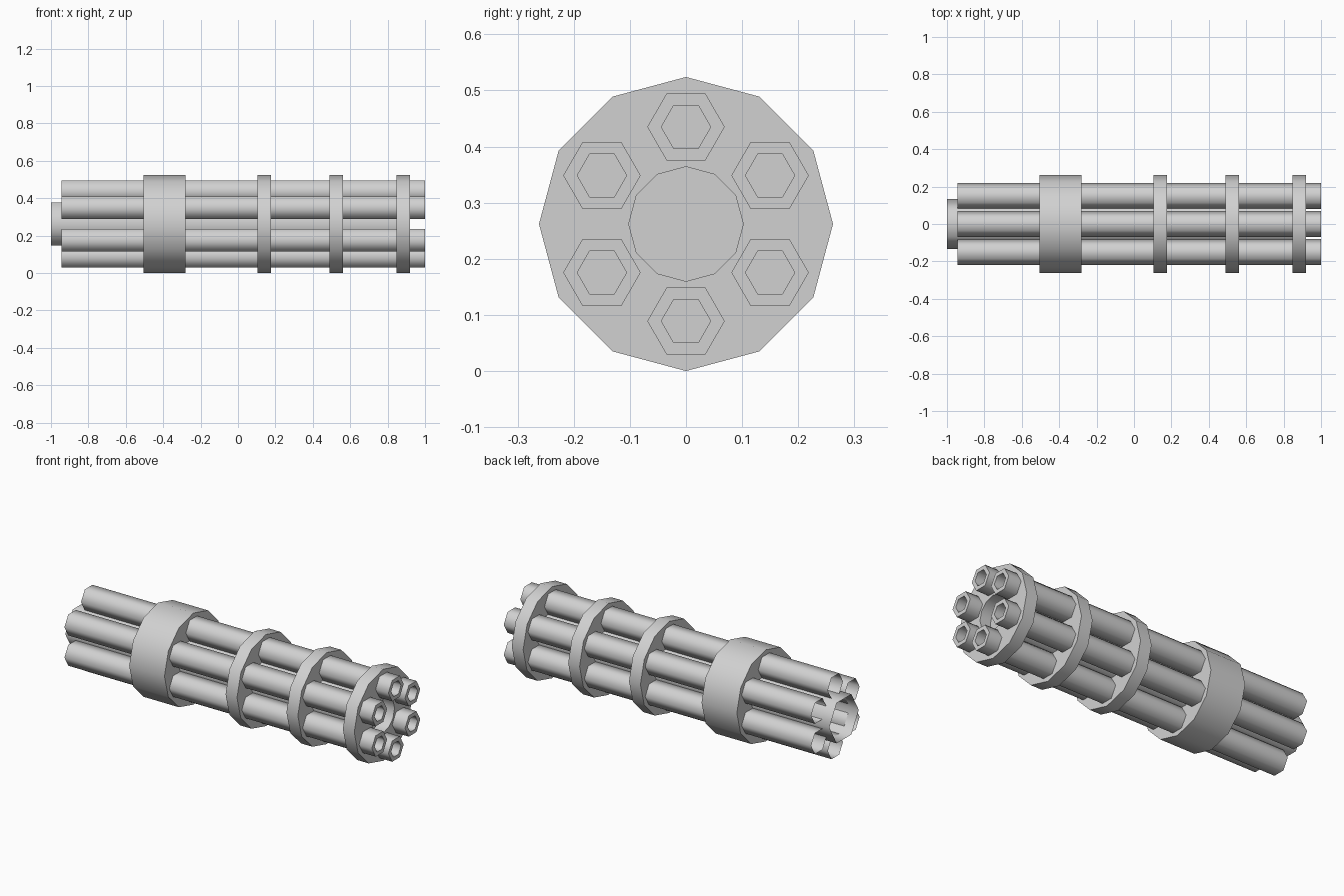
import bpy, bmesh
from math import sin, cos, pi, radians

cube = bpy.data.objects.get("Cube")
if cube:
    bpy.data.objects.remove(cube, do_unlink=True)

AXIS_Z = 0.262

steel = bpy.data.materials.new("grey_steel")
steel.use_nodes = True
steel.use_backface_culling = True
GREY = (0.64, 0.64, 0.64, 1)
steel.diffuse_color = GREY
steel.node_tree.nodes["Principled BSDF"].inputs["Base Color"].default_value = GREY


def turned(name, profile, sides, y=0, z=0, back_cap=False):
    """Turn (x, radius) pairs about the long axis; the last ring gets a cap."""
    bm = bmesh.new()
    rings = []
    for x, r in profile:
        angles = [2 * pi * i / sides for i in range(sides)]
        rings.append([bm.verts.new((x, r * cos(a), r * sin(a))) for a in angles])
    for a, b in zip(rings, rings[1:]):
        for i in range(sides):
            j = (i + 1) % sides
            bm.faces.new((a[i], a[j], b[j], b[i]))
    bm.faces.new(rings[-1])
    if back_cap:
        bm.faces.new(rings[0][::-1])
    mesh = bpy.data.meshes.new(name)
    bm.to_mesh(mesh)
    bm.free()
    mesh.materials.append(steel)
    mesh.shade_smooth()
    mesh.set_sharp_from_angle(angle=radians(65))
    obj = bpy.data.objects.new(name, mesh)
    obj.location = (0, y, AXIS_Z + z)
    bpy.context.collection.objects.link(obj)
    return obj


# Six hexagonal barrels, open at the back and bored at the muzzle
for k in range(6):
    a = radians(90 + 60 * k)
    turned(f"barrel_{k + 1}",
           [(-0.945, 0.069), (1, 0.069), (1, 0.044), (0.88, 0.044)],
           6, 0.173 * cos(a), 0.173 * sin(a))

# Central hexagonal core, open at the back
turned("core", [(-1, 0.133), (0.848, 0.133)], 6)

# Solid clamps around the barrels
R = 0.262
for name, x0, x1 in (("rear_collar", -0.505, -0.282),
                     ("middle_clamp", 0.105, 0.177),
                     ("forward_clamp", 0.49, 0.562)):
    turned(name, [(x0, R), (x1, R)], 12, back_cap=True)

# Muzzle clamp with a round recess in its front face
turned("muzzle_clamp",
       [(0.847, R), (0.919, R), (0.919, 0.102), (0.852, 0.102)],
       12, back_cap=True)
